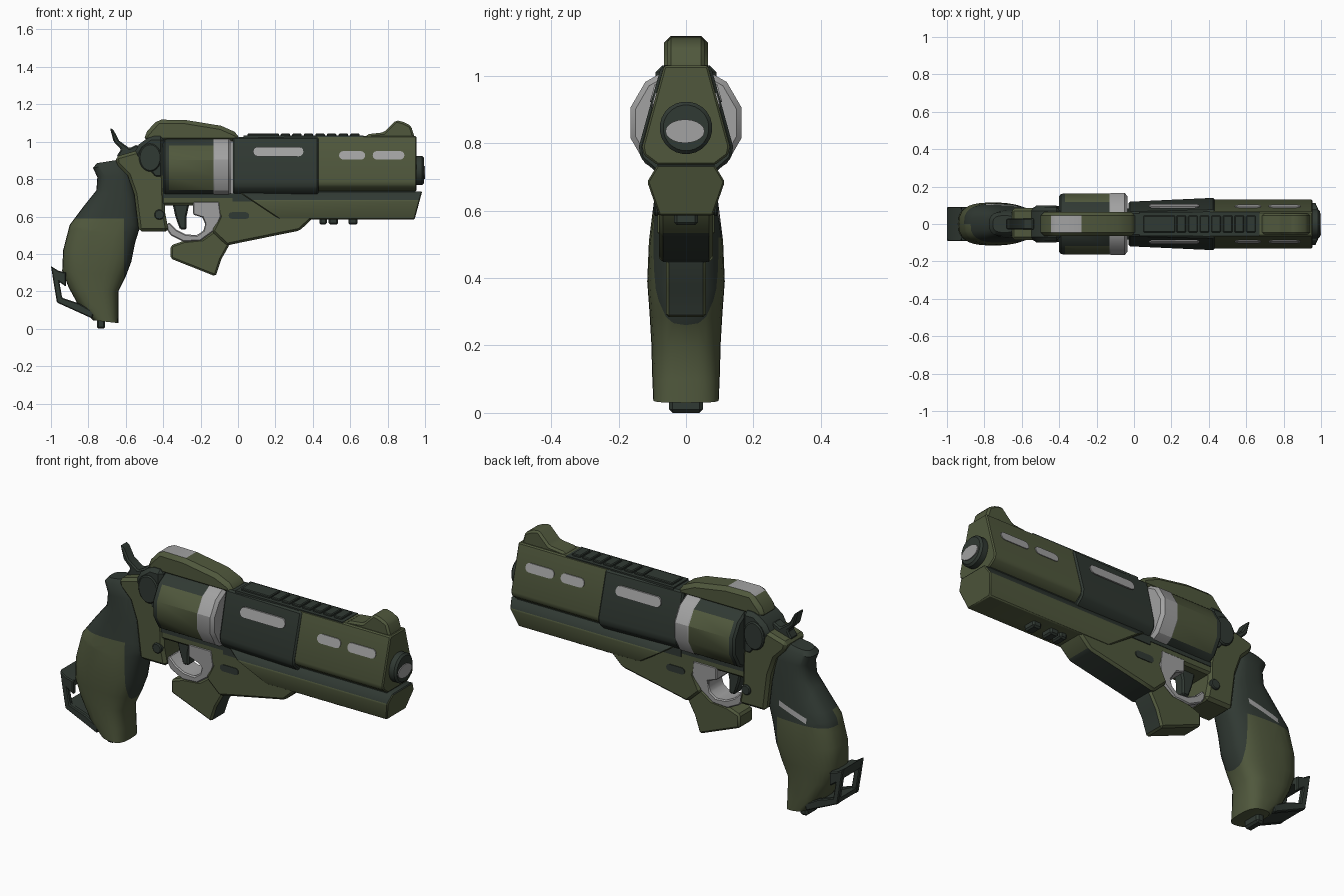
import bpy, bmesh, math
from mathutils import Vector

if "Cube" in bpy.data.objects:
    bpy.data.objects.remove(bpy.data.objects["Cube"])


def material(name, rgb):
    m = bpy.data.materials.new(name)
    m.diffuse_color = (*rgb, 1)
    m.use_nodes = True
    m.node_tree.nodes["Principled BSDF"].inputs["Base Color"].default_value = m.diffuse_color
    return m


MATS = [material("olive_green", (0.080, 0.097, 0.046)),
        material("dark_green", (0.030, 0.041, 0.033)),
        material("light_grey", (0.36, 0.36, 0.36))]
GREEN, DARK, GREY = 0, 1, 2


def finish(bm, name, mat, angle=30, cuts=()):
    """mat is a colour index or a rule(face centre, normal) -> index; cuts are colour borders."""
    for co, no in cuts:
        bmesh.ops.bisect_plane(bm, geom=bm.verts[:] + bm.edges[:] + bm.faces[:], plane_co=co, plane_no=no)
    bmesh.ops.recalc_face_normals(bm, faces=bm.faces)
    bm.normal_update()
    for f in bm.faces:
        f.material_index = mat(f.calc_center_median(), f.normal) if callable(mat) else mat
    me = bpy.data.meshes.new(name)
    bm.to_mesh(me)
    bm.free()
    for m in MATS:
        me.materials.append(m)
    me.shade_smooth()
    me.set_sharp_from_angle(angle=math.radians(angle))
    ob = bpy.data.objects.new(name, me)
    bpy.context.collection.objects.link(ob)
    return ob


def prism(name, pts, lo, hi, mat, axis="y", bevel=0.0, warp=None):
    """Extrude a profile: (x, z) along y, or (y, z) along x."""
    bm = bmesh.new()
    put = (lambda p, d: (p[0], d, p[1])) if axis == "y" else (lambda p, d: (d, p[0], p[1]))
    a = [bm.verts.new(put(p, lo)) for p in pts]
    b = [bm.verts.new(put(p, hi)) for p in pts]
    n = len(pts)
    bm.faces.new(a)
    bm.faces.new(b)
    for i in range(n):
        j = (i + 1) % n
        bm.faces.new((a[i], a[j], b[j], b[i]))
    if warp:
        for v in bm.verts:
            v.co = warp(v.co)
    bmesh.ops.recalc_face_normals(bm, faces=bm.faces)
    if bevel:
        edges = [e for e in bm.edges if e.calc_face_angle(0) > 0.5]
        bmesh.ops.bevel(bm, geom=edges, offset=bevel, segments=1, affect='EDGES', clamp_overlap=True)
    return finish(bm, name, mat)


def box(name, x0, x1, half_y, z0, z1, mat, bevel=0.0):
    return prism(name, [(x0, z0), (x1, z0), (x1, z1), (x0, z1)], -half_y, half_y, mat, bevel=bevel)


def loft(name, rings, mat, angle=30, cuts=()):
    """Skin a list of equal-length point rings and cap both ends."""
    bm = bmesh.new()
    vs = [[bm.verts.new(p) for p in r] for r in rings]
    n = len(vs[0])
    for r, s in zip(vs, vs[1:]):
        for i in range(n):
            j = (i + 1) % n
            bm.faces.new((r[i], r[j], s[j], s[i]))
    bm.faces.new(vs[0])
    bm.faces.new(vs[-1])
    return finish(bm, name, mat, angle, cuts)


def turned(name, stations, zc, sides, mat):
    """Lathe around the x direction from (x, radius) stations."""
    ang = [2 * math.pi * (i + 0.5) / sides for i in range(sides)]
    return loft(name, [[(x, r * math.cos(a), zc + r * math.sin(a)) for a in ang] for x, r in stations], mat)


def disc(cx, cz, rx, rz, n=20):
    return [(cx + rx * math.cos(2 * math.pi * i / n), cz + rz * math.sin(2 * math.pi * i / n)) for i in range(n)]


def stadium(x0, x1, zc, r):
    arc = [math.pi * (i / 6 - 0.5) for i in range(7)]
    return [(x1 - r + r * math.cos(a), zc + r * math.sin(a)) for a in arc] + \
           [(x0 + r - r * math.cos(a), zc - r * math.sin(a)) for a in arc]


def mirrored(half):
    return half + [(-y, z) for y, z in reversed(half)]


SIDES = ((-1, "right"), (1, "left"))

# Barrel: front shroud, wider rear shroud, lower lug
prism("front_barrel_shroud", mirrored([(0.065, 1.03), (0.13, 0.79), (0.125, 0.765), (0.085, 0.735)]),
      0.40, 0.955, GREEN, "x", 0.006)
prism("rear_barrel_shroud", mirrored([(0.075, 1.025), (0.14, 0.79), (0.135, 0.755), (0.09, 0.715)]),
      -0.03, 0.43, DARK, "x", 0.008,
      lambda c: Vector((c.x, c.y * (0.85 if c.x < 0 else 1), c.z)))
box("barrel_rib", -0.03, 0.95, 0.085, 0.68, 0.77, DARK)
prism("barrel_lug", mirrored([(0.085, 0.735), (0.115, 0.685), (0.08, 0.585)]), 0.08, 0.97,
      lambda c, n: DARK if n.z > 0.2 else GREEN, "x", 0.005,
      lambda c: Vector((c.x + (0.27 * (c.z - 0.68) if c.x > 0.5 else -1.5 * (c.z - 0.68)), c.y, c.z)))

# Muzzle
turned("muzzle", [(0.93, 0.078), (0.985, 0.078), (0.995, 0.068)], 0.845, 24, DARK)
prism("muzzle_plate", disc(-0.003, 0.835, 0.058, 0.035), 0.993, 1.0, GREY, "x")

# Light slots on both sides, lying on the sloping shroud faces
SLOTS = [(0.08, 0.35, 0.947, 0.026, 0.075, 1.025), (0.54, 0.68, 0.927, 0.023, 0.065, 1.03),
         (0.72, 0.89, 0.927, 0.023, 0.065, 1.03)]
for s, side in SIDES:
    for i, (x0, x1, zc, r, y_top, z_top) in enumerate(SLOTS):
        prism(f"{side}_slot_{i + 1}", stadium(x0, x1, zc, r), -0.004, 0.004, GREY,
              warp=lambda c: Vector((c.x, s * (y_top + (z_top - c.z) * 0.274 + c.y), c.z)))

# Top rail with teeth
box("rail_base", 0.03, 0.67, 0.064, 1.01, 1.032, DARK)
box("rail_tooth_long", 0.05, 0.22, 0.045, 1.02, 1.043, DARK, 0.004)
for i in range(7):
    x = 0.228 + i * 0.062
    box(f"rail_tooth_{i + 1}", x, x + 0.05, 0.045, 1.02, 1.043, DARK, 0.004)

# Front sight
prism("front_sight", [(0.68, 1.02), (0.69, 1.04), (0.78, 1.05), (0.845, 1.115), (0.885, 1.105),
                      (0.925, 1.085), (0.945, 1.02)], -0.055, 0.055, GREEN, bevel=0.018)

# Top strap with a pale inset at its highest part
prism("top_strap", [(-0.5, 1.0), (-0.5, 1.04), (-0.43, 1.118), (-0.28, 1.116), (-0.09, 1.085),
                    (0.0, 1.045), (0.01, 1.0)], -0.065, 0.065,
      lambda c, n: GREY if n.z > 0.9 and c.x < -0.29 else GREEN, bevel=0.025)

# Cylinder with dark rear edge, dark top and bottom facets and pale front band
turned("cylinder_drum", [(-0.40, 0.155), (-0.39, 0.167), (-0.37, 0.168), (-0.13, 0.168), (-0.125, 0.171),
                         (-0.05, 0.171), (-0.035, 0.155)], 0.86, 12,
       lambda c, n: GREY if c.x > -0.129 else DARK if c.x < -0.371 or abs(n.z) > 0.8 else GREEN)

# Frame: rear, shield, under the cylinder
prism("rear_frame", [(-0.655, 0.92), (-0.55, 0.95), (-0.40, 0.97), (-0.39, 0.62), (-0.37, 0.52), (-0.53, 0.52),
                     (-0.54, 0.60), (-0.555, 0.72), (-0.59, 0.82), (-0.65, 0.88)], -0.085, 0.085, GREEN, bevel=0.015)
prism("recoil_shield", [(-0.56, 0.93), (-0.53, 0.985), (-0.47, 1.03), (-0.395, 1.03), (-0.395, 0.80), (-0.45, 0.80)],
      -0.09, 0.09, DARK, bevel=0.02)
prism("under_frame", [(-0.41, 0.72), (-0.03, 0.72), (0.0, 0.745), (0.42, 0.72), (0.41, 0.6), (0.33, 0.525),
                      (0.01, 0.46), (-0.06, 0.445), (-0.14, 0.52), (-0.10, 0.60), (-0.13, 0.66), (-0.41, 0.66)],
      -0.08, 0.08, lambda c, n: DARK if n.z < -0.8 and c.x > -0.05 else GREEN, bevel=0.012)
box("frame_seam", -0.40, -0.03, 0.083, 0.70, 0.724, DARK)
prism("fore_spur", [(-0.36, 0.445), (-0.36, 0.375), (-0.12, 0.28), (-0.09, 0.37), (-0.045, 0.45), (-0.08, 0.56),
                    (-0.19, 0.48), (-0.29, 0.47)], -0.06, 0.06,
      lambda c, n: DARK if n.x > 0.8 else GREEN, bevel=0.01)
prism("pivot_disc", disc(-0.47, 0.915, 0.06, 0.075), -0.098, 0.098, DARK, bevel=0.006)
prism("frame_bolt", disc(-0.42, 0.61, 0.028, 0.028, 12), -0.095, 0.095, DARK, bevel=0.005)
for s, side in SIDES:
    prism(f"{side}_frame_recess", stadium(-0.05, 0.06, 0.605, 0.018), s * 0.078, s * 0.084, DARK)

# Trigger and guard
prism("trigger", [(-0.35, 0.67), (-0.26, 0.67), (-0.275, 0.60), (-0.275, 0.53), (-0.31, 0.53), (-0.335, 0.60)],
      -0.03, 0.03, DARK, bevel=0.008)
prism("trigger_guard", [(-0.39, 0.545), (-0.36, 0.5), (-0.29, 0.465), (-0.2, 0.47), (-0.12, 0.53), (-0.09, 0.6),
                        (-0.10, 0.68), (-0.24, 0.68), (-0.24, 0.61), (-0.19, 0.595), (-0.175, 0.56), (-0.185, 0.525),
                        (-0.22, 0.5), (-0.28, 0.505), (-0.33, 0.53), (-0.37, 0.57)],
      -0.083, 0.083, GREY, bevel=0.006,
      warp=lambda c: Vector((c.x, c.y * (0.74 if c.z < 0.59 else 1), c.z)))

# Hammer
prism("hammer", [(-0.685, 1.075), (-0.665, 1.062), (-0.635, 1.005), (-0.58, 0.965), (-0.54, 0.985), (-0.50, 0.92),
                 (-0.60, 0.89), (-0.65, 0.92), (-0.625, 0.96), (-0.665, 1.0)], -0.03, 0.03, DARK, bevel=0.007)

# Grip: rings given as back x, z, front x, z, half width
GRIP = [(-0.755, 0.885, -0.63, 0.905, 0.045), (-0.775, 0.86, -0.60, 0.89, 0.065), (-0.752, 0.81, -0.57, 0.82, 0.075),
        (-0.757, 0.74, -0.54, 0.68, 0.084), (-0.825, 0.655, -0.525, 0.54, 0.098), (-0.90, 0.555, -0.55, 0.46, 0.11),
        (-0.935, 0.42, -0.57, 0.36, 0.115), (-0.94, 0.31, -0.60, 0.28, 0.108), (-0.905, 0.22, -0.64, 0.20, 0.103),
        (-0.845, 0.11, -0.64, 0.10, 0.10), (-0.775, 0.045, -0.64, 0.03, 0.097)]
STREAK = Vector((-0.605, 0, 0.60)), Vector((-0.29, 0, 0.957))


def grip_ring(xb, zb, xf, zf, w, n=28):
    ring = []
    for i in range(n):
        a = 2 * math.pi * i / n
        u, v = [math.copysign(abs(t) ** 0.7, t) for t in (math.cos(a), math.sin(a))]
        ring.append(((xb + xf) / 2 + u * (xf - xb) / 2, v * w, (zb + zf) / 2 + u * (zf - zb) / 2))
    return ring


def grip_colour(c, n):
    # Pale streak on the left, dark upper part and front strap
    if c.y > 0.03 and abs((c - STREAK[0]).dot(STREAK[1])) < 0.013 and -0.79 < c.x < -0.62:
        return GREY
    return DARK if c.z > (0.59 if c.y < 0 else 0.52) or (c.x > -0.61 and c.z > 0.24) else GREEN


loft("grip", [grip_ring(*g) for g in GRIP], grip_colour, 40,
     [((0, 0, 0.59), (0, 0, 1)), ((0, 0, 0.52), (0, 0, 1)), ((-0.61, 0, 0), (1, 0, 0)), ((-0.79, 0, 0), (1, 0, 0)),
      (STREAK[0] + STREAK[1] * 0.013, STREAK[1]), (STREAK[0] - STREAK[1] * 0.013, STREAK[1])])

# Lanyard frame: two thin side loops joined by a top and a bottom bar
for s, side in SIDES:
    prism(f"{side}_lanyard_loop", [(-0.92, 0.30), (-0.96, 0.31), (-1.0, 0.335), (-0.985, 0.24), (-0.968, 0.14),
                                   (-0.78, 0.055), (-0.77, 0.09), (-0.85, 0.135), (-0.94, 0.165), (-0.955, 0.25),
                                   (-0.92, 0.225)], s * 0.065, s * 0.092, DARK, bevel=0.005)
prism("lanyard_top_bar", [(-0.92, 0.30), (-0.96, 0.31), (-1.0, 0.335), (-0.99, 0.28), (-0.955, 0.27), (-0.92, 0.27)],
      -0.08, 0.08, DARK)
prism("lanyard_bottom_bar", [(-0.972, 0.17), (-0.966, 0.142), (-0.78, 0.058), (-0.77, 0.085), (-0.94, 0.162)],
      -0.08, 0.08, DARK)

# Base pin and under-barrel screws
box("base_pin", -0.755, -0.71, 0.05, 0.0, 0.06, DARK, 0.01)
for i, (x0, x1) in enumerate([(0.435, 0.475), (0.485, 0.535), (0.59, 0.64)]):
    box(f"lug_screw_{i + 1}", x0, x1, 0.035, 0.557, 0.60, DARK, 0.008)
